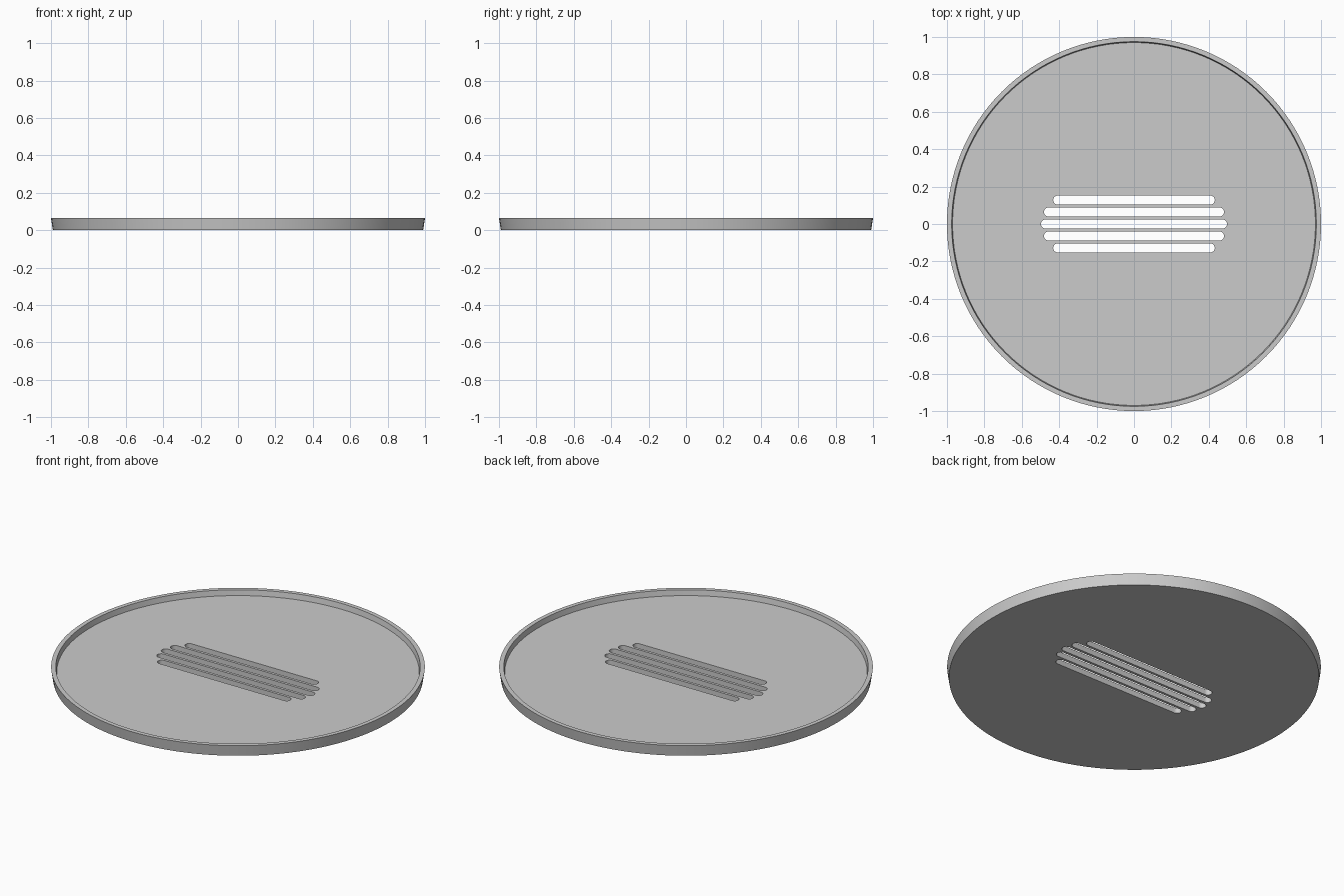
import bpy
import bmesh
from math import pi, cos, sin, radians

cube = bpy.data.objects.get("Cube")
if cube:
    bpy.data.objects.remove(cube, do_unlink=True)

SEGMENTS = 128
HEIGHT = 0.064
FLOOR = 0.032

grey = bpy.data.materials.new("light_grey")
grey.use_nodes = True
colour = (0.6, 0.6, 0.6, 1)
grey.diffuse_color = colour
grey.node_tree.nodes["Principled BSDF"].inputs["Base Color"].default_value = colour


def make_object(name, bm):
    bmesh.ops.recalc_face_normals(bm, faces=bm.faces)
    mesh = bpy.data.meshes.new(name)
    bm.to_mesh(mesh)
    bm.free()
    mesh.materials.append(grey)
    obj = bpy.data.objects.new(name, mesh)
    bpy.context.collection.objects.link(obj)
    return obj


def bridge(bm, lower, upper):
    n = len(lower)
    for i in range(n):
        j = (i + 1) % n
        bm.faces.new((lower[i], lower[j], upper[j], upper[i]))


# Shallow dish: tapered outer wall, thin rim and recessed floor
bm = bmesh.new()
rings = []
for radius, z in ((0.99, 0), (1, HEIGHT), (0.975, HEIGHT), (0.97, FLOOR)):
    rings.append([bm.verts.new((radius * cos(2 * pi * i / SEGMENTS),
                                radius * sin(2 * pi * i / SEGMENTS), z))
                  for i in range(SEGMENTS)])
for lower, upper in zip(rings, rings[1:]):
    bridge(bm, lower, upper)
bm.faces.new(rings[0])
bm.faces.new(rings[-1])
dish = make_object("slotted_dish", bm)

# Round-ended drain slots, longest in the middle
bm = bmesh.new()
ARC = 12
SLOT_RADIUS = 0.024
for row, half_length in zip(range(-2, 3), (0.432, 0.481, 0.497, 0.481, 0.432)):
    outline = []
    for side in (1, -1):
        for k in range(ARC + 1):
            a = pi * k / ARC - pi / 2
            outline.append((side * (half_length - SLOT_RADIUS + SLOT_RADIUS * cos(a)),
                            row * 0.064 + side * SLOT_RADIUS * sin(a)))
    bottom = [bm.verts.new((x, y, -0.1)) for x, y in outline]
    top = [bm.verts.new((x, y, 0.2)) for x, y in outline]
    bridge(bm, bottom, top)
    bm.faces.new(bottom)
    bm.faces.new(top)
cutter = make_object("slot_cutter", bm)
cutter.hide_render = True

# Cut the slots through the floor
cut = dish.modifiers.new("slots", "BOOLEAN")
cut.operation = "DIFFERENCE"
cut.solver = "EXACT"
cut.object = cutter
bpy.ops.object.select_all(action="DESELECT")
dish.select_set(True)
bpy.context.view_layer.objects.active = dish
bpy.ops.object.modifier_apply(modifier=cut.name)
bpy.data.objects.remove(cutter, do_unlink=True)
bpy.ops.object.shade_smooth_by_angle(angle=radians(30))
